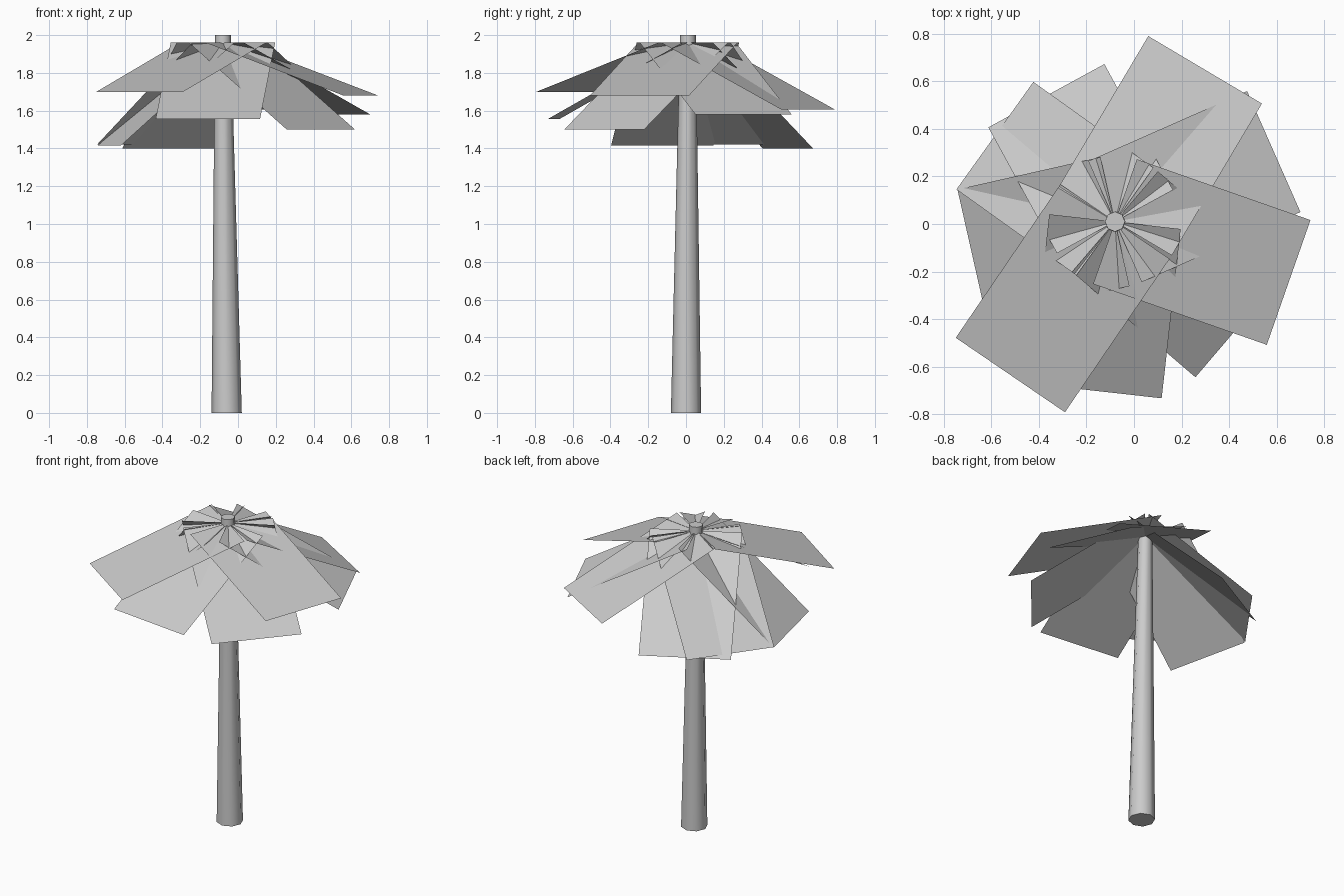
import bpy, bmesh
from math import radians, sqrt, cos, sin, pi
from mathutils import Vector

cube = bpy.data.objects.get("Cube")
if cube:
    bpy.data.objects.remove(cube, do_unlink=True)

grey = bpy.data.materials.new("plain_grey")
grey.use_nodes = True
grey.diffuse_color = (0.6, 0.6, 0.6, 1)
grey.node_tree.nodes["Principled BSDF"].inputs["Base Color"].default_value = (0.6, 0.6, 0.6, 1)


def add_object(name, bm):
    mesh = bpy.data.meshes.new(name)
    bm.to_mesh(mesh)
    bm.free()
    mesh.materials.append(grey)
    obj = bpy.data.objects.new(name, mesh)
    bpy.context.collection.objects.link(obj)
    return obj


# Trunk: tapered, slightly leaning eight-sided column
SIDES = 8
bm = bmesh.new()
rings = []
for centre, radius in ((Vector((-0.06, 0, 0)), 0.08), (Vector((-0.08, 0.01, 2)), 0.042)):
    rings.append([bm.verts.new(centre + radius * Vector((cos(2 * pi * i / SIDES), sin(2 * pi * i / SIDES), 0)))
                  for i in range(SIDES)])
low, high = rings
for i in range(SIDES):
    j = (i + 1) % SIDES
    bm.faces.new((low[i], low[j], high[j], high[i]))
bm.faces.new(low[::-1])
bm.faces.new(high)
trunk = add_object("trunk", bm)
bpy.context.view_layer.objects.active = trunk
trunk.select_set(True)
bpy.ops.object.shade_smooth_by_angle(angle=radians(50))
trunk.select_set(False)

# Fronds: equal flat rectangles hung from the crown, each with a heading and a drop
CROWN = Vector((-0.08, 0.01, 1.96))
LENGTH, HALF_WIDTH = 0.823, 0.278
FRONDS = ((-124.3, 0.26), (-96.4, 0.405), (-40.5, 0.46), (-19.3, 0.28), (23.8, 0.38),
          (59.3, 0.355), (118.6, 0.56), (144.4, 0.54), (192.7, 0.545))
for n, (heading, drop) in enumerate(FRONDS, 1):
    a = radians(heading)
    out = Vector((cos(a), sin(a), 0)) * sqrt(LENGTH ** 2 - drop ** 2) - Vector((0, 0, drop))
    side = Vector((-sin(a), cos(a), 0)) * HALF_WIDTH
    bm = bmesh.new()
    bm.faces.new([bm.verts.new(CROWN + p) for p in (-side, out - side, out + side, side)])
    add_object(f"frond_{n}", bm)
